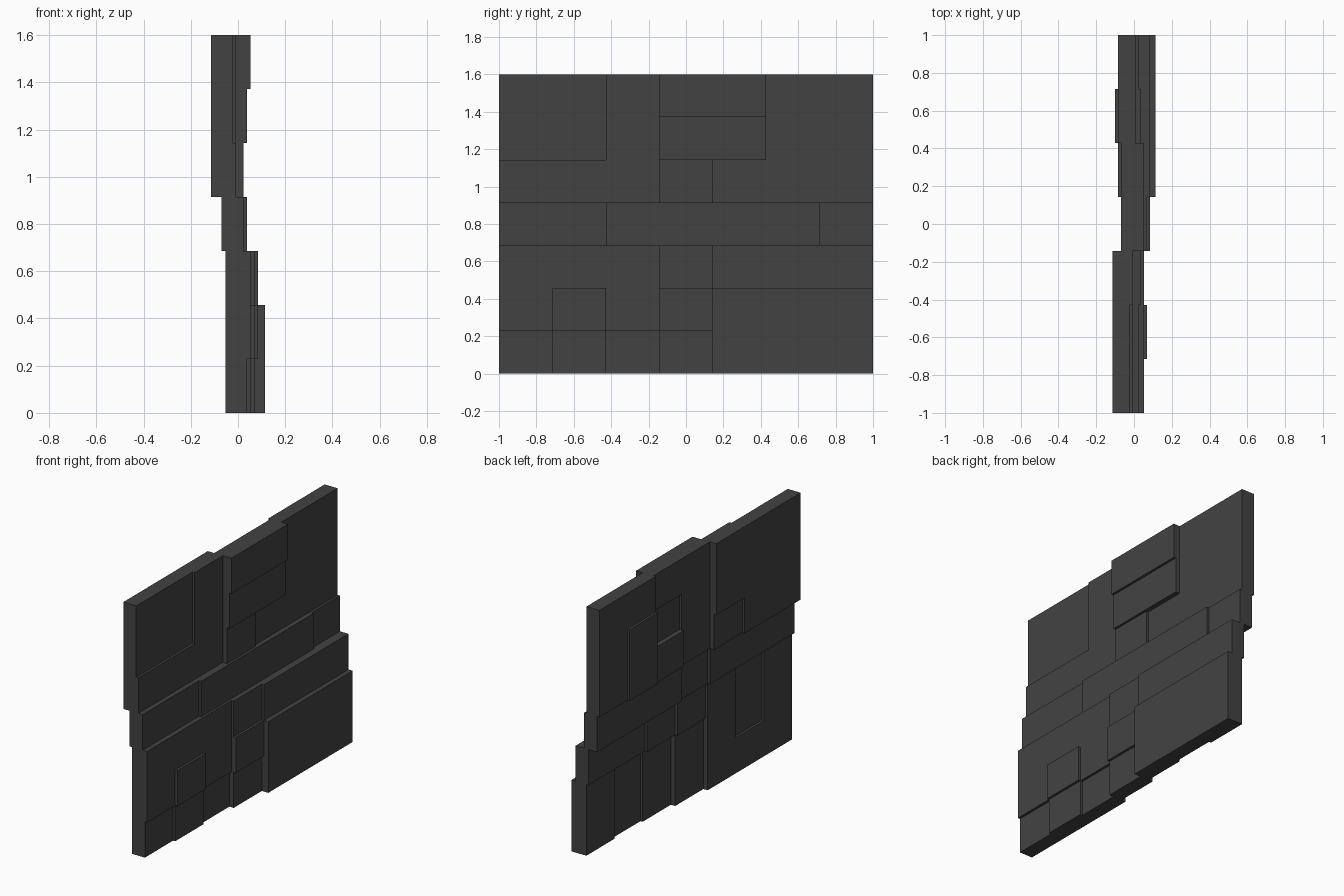
import bpy
import bmesh

cube = bpy.data.objects.get("Cube")
if cube:
    bpy.data.objects.remove(cube, do_unlink=True)

N = 7                       # grid of cells across the slab
CELL_Y, CELL_Z = 2 / N, 1.6 / N
HALF = 0.115                # half of the total depth
STEP = 2 * HALF / 15        # one relief step


def level(k):
    return k * STEP - HALF


def relief(panels):
    """Lay rectangular panels (level, columns, rows) over a grid; later ones win."""
    grid = {}
    for k, (c0, c1), (r0, r1) in panels:
        for c in range(c0, c1):
            for r in range(r0, r1):
                grid[c, r] = level(k)
    return grid


# Stepped panels on the +x side
left_side = relief([
    (11, (0, 3), (0, 3)),   # lower field and its small tiles
    (10, (0, 3), (0, 1)),
    (11, (1, 2), (0, 1)),
    (12, (1, 2), (1, 2)),
    (12, (3, 4), (0, 3)),   # lower middle strip
    (13, (3, 4), (1, 2)),
    (15, (4, 7), (0, 2)),   # lower thick block
    (13, (4, 7), (2, 3)),
    (9, (0, 7), (3, 4)),    # middle band
    (10, (2, 6), (3, 4)),
    (7, (0, 3), (4, 7)),    # upper field with sunken corner
    (6, (0, 2), (5, 7)),
    (8, (4, 7), (4, 7)),    # upper wide field
    (9, (3, 4), (4, 5)),    # stacked ledges
    (10, (3, 5), (5, 6)),
    (11, (3, 5), (6, 7)),
])

# Stepped panels on the -x side
right_side = relief([
    (4, (0, 3), (0, 3)),    # lower field with sunken panel
    (5, (1, 2), (1, 3)),
    (6, (3, 4), (0, 2)),    # lower strips
    (8, (4, 5), (0, 2)),
    (9, (5, 6), (0, 2)),
    (8, (6, 7), (0, 2)),
    (5, (3, 4), (2, 3)),    # low row of tiles
    (6, (4, 5), (2, 3)),
    (7, (5, 7), (2, 3)),
    (3, (0, 7), (3, 4)),    # middle band
    (4, (3, 4), (3, 4)),
    (0, (0, 3), (4, 7)),    # upper thick block
    (1, (2, 3), (4, 5)),
    (3, (3, 5), (4, 7)),    # upper middle
    (2, (4, 5), (4, 5)),
    (4, (4, 5), (5, 6)),
    (2, (5, 7), (4, 7)),    # upper wide field
    (1, (5, 6), (4, 6)),
])


def corner(x, c, r):
    return (x, c * CELL_Y - 1, r * CELL_Z)


bm = bmesh.new()


def quad(points):
    bm.faces.new([bm.verts.new(p) for p in points])


def wall(xa, xb, start, end):
    """Face between depths xa and xb along one grid edge."""
    if abs(xa - xb) > STEP / 4:
        quad([corner(xa, *start), corner(xa, *end),
              corner(xb, *end), corner(xb, *start)])


for c in range(N):
    for r in range(N):
        front, back = left_side[c, r], right_side[c, r]
        ring = [(c, r), (c + 1, r), (c + 1, r + 1), (c, r + 1)]
        # Panel faces
        quad([corner(front, *p) for p in ring])
        quad([corner(back, *p) for p in reversed(ring)])
        # Outer rim, or the steps down to lower neighbours
        sides = [(c, r - 1), (c + 1, r), (c, r + 1), (c - 1, r)]
        for i, beside in enumerate(sides):
            start, end = ring[i], ring[(i + 1) % len(ring)]
            if beside not in left_side:
                wall(back, front, start, end)
                continue
            if left_side[beside] < front:
                wall(left_side[beside], front, start, end)
            if right_side[beside] > back:
                wall(back, right_side[beside], start, end)

bmesh.ops.remove_doubles(bm, verts=bm.verts[:], dist=0.0005)
bmesh.ops.dissolve_limit(bm, angle_limit=0.01, verts=bm.verts[:], edges=bm.edges[:])

mesh = bpy.data.meshes.new("stepped_wall_panel")
bm.to_mesh(mesh)
bm.free()
panel = bpy.data.objects.new("stepped_wall_panel", mesh)
bpy.context.collection.objects.link(panel)

# Dark grey finish
colour = (0.055, 0.055, 0.055, 1)
mat = bpy.data.materials.new("dark_grey")
mat.use_nodes = True
mat.diffuse_color = colour
for node in mat.node_tree.nodes:
    if node.type == "BSDF_PRINCIPLED":
        node.inputs["Base Color"].default_value = colour
mesh.materials.append(mat)
